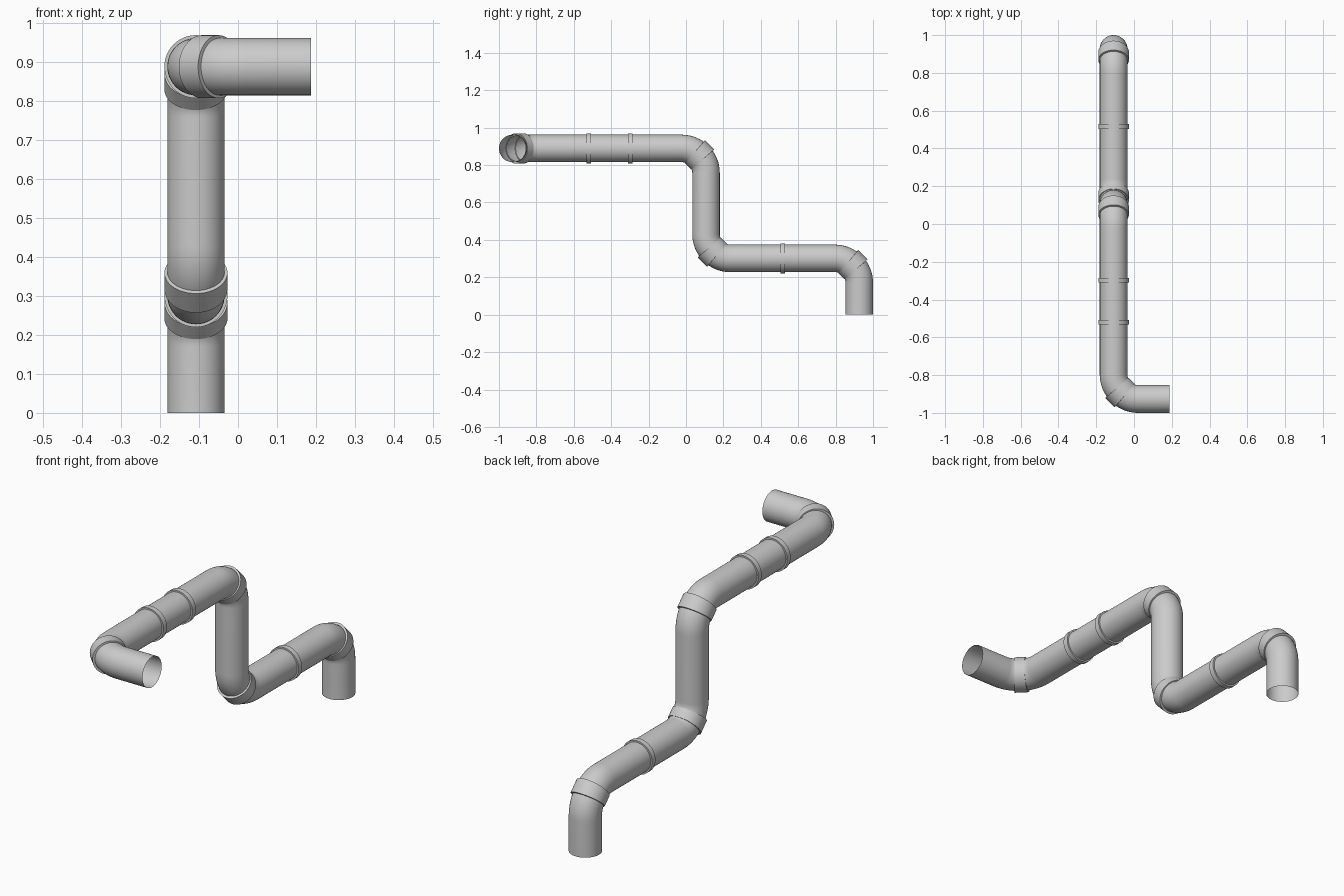
import bpy, bmesh, math
from mathutils import Vector

if "Cube" in bpy.data.objects:
    bpy.data.objects.remove(bpy.data.objects["Cube"])

R = 0.0735       # pipe radius
COLLAR = 0.081   # collar radius
BEND = 0.13      # elbow centreline radius
SIDES = 48

# centreline corners
corners = [Vector(p) for p in (
    (0.187, -0.9265, 0.889), (-0.108, -0.9265, 0.889), (-0.108, 0.107, 0.889),
    (-0.108, 0.107, 0.301), (-0.108, 0.9265, 0.301), (-0.108, 0.9265, 0.0))]


def smooth(ob):
    bpy.ops.object.select_all(action='DESELECT')
    ob.select_set(True)
    bpy.context.view_layer.objects.active = ob
    bpy.ops.object.shade_smooth_by_angle(angle=math.radians(35))


def collar(name, centre, axis, outward, half, taper=0.0):
    """Raised band around the pipe, optionally wider on the outward side."""
    side = axis.cross(outward)
    bm = bmesh.new()
    rings = []
    for r, s in ((R - 0.007, -1), (COLLAR, -1), (COLLAR, 1), (R - 0.007, 1)):
        ring = []
        for i in range(SIDES):
            a = 2 * math.pi * i / SIDES
            h = half + taper * math.cos(a)
            ring.append(bm.verts.new(centre + r * (outward * math.cos(a) + side * math.sin(a)) + axis * s * h))
        rings.append(ring)
    for a, b in zip(rings, rings[1:]):
        for i in range(SIDES):
            j = (i + 1) % SIDES
            bm.faces.new((a[i], a[j], b[j], b[i]))
    bmesh.ops.recalc_face_normals(bm, faces=bm.faces)
    me = bpy.data.meshes.new(name)
    bm.to_mesh(me)
    bm.free()
    ob = bpy.data.objects.new(name, me)
    bpy.context.collection.objects.link(ob)
    smooth(ob)


# path with rounded elbows, and a collar in the middle of each elbow
path = [corners[0]]
for k in range(1, len(corners) - 1):
    c = corners[k]
    d0 = (c - corners[k - 1]).normalized()
    d1 = (corners[k + 1] - c).normalized()
    pivot = c - d0 * BEND + d1 * BEND
    for i in range(17):
        a = math.pi / 2 * i / 16
        path.append(pivot + BEND * (d0 * math.sin(a) - d1 * math.cos(a)))
    out = (d0 - d1).normalized()
    collar(f"elbow_collar_{k}", pivot + out * BEND, (d0 + d1).normalized(), out, 0.029, 0.006)
path.append(corners[-1])

# open-ended pipe swept along the path
cu = bpy.data.curves.new("pipe", 'CURVE')
cu.dimensions = '3D'
cu.bevel_depth = R
cu.bevel_resolution = SIDES // 4 - 2 + 12
cu.use_fill_caps = False
sp = cu.splines.new('POLY')
sp.points.add(len(path) - 1)
for pt, p in zip(sp.points, path):
    pt.co = (*p, 1)
pipe = bpy.data.objects.new("pipe", cu)
bpy.context.collection.objects.link(pipe)
bpy.ops.object.select_all(action='DESELECT')
pipe.select_set(True)
bpy.context.view_layer.objects.active = pipe
bpy.ops.object.convert(target='MESH')
smooth(bpy.context.view_layer.objects.active)

# narrow joint collars on the straight runs
for n, (y, z) in enumerate(((-0.52, 0.889), (-0.298, 0.889), (0.517, 0.301)), 1):
    collar(f"joint_collar_{n}", Vector((-0.108, y, z)), Vector((0, 1, 0)), Vector((0, 0, 1)), 0.013)
